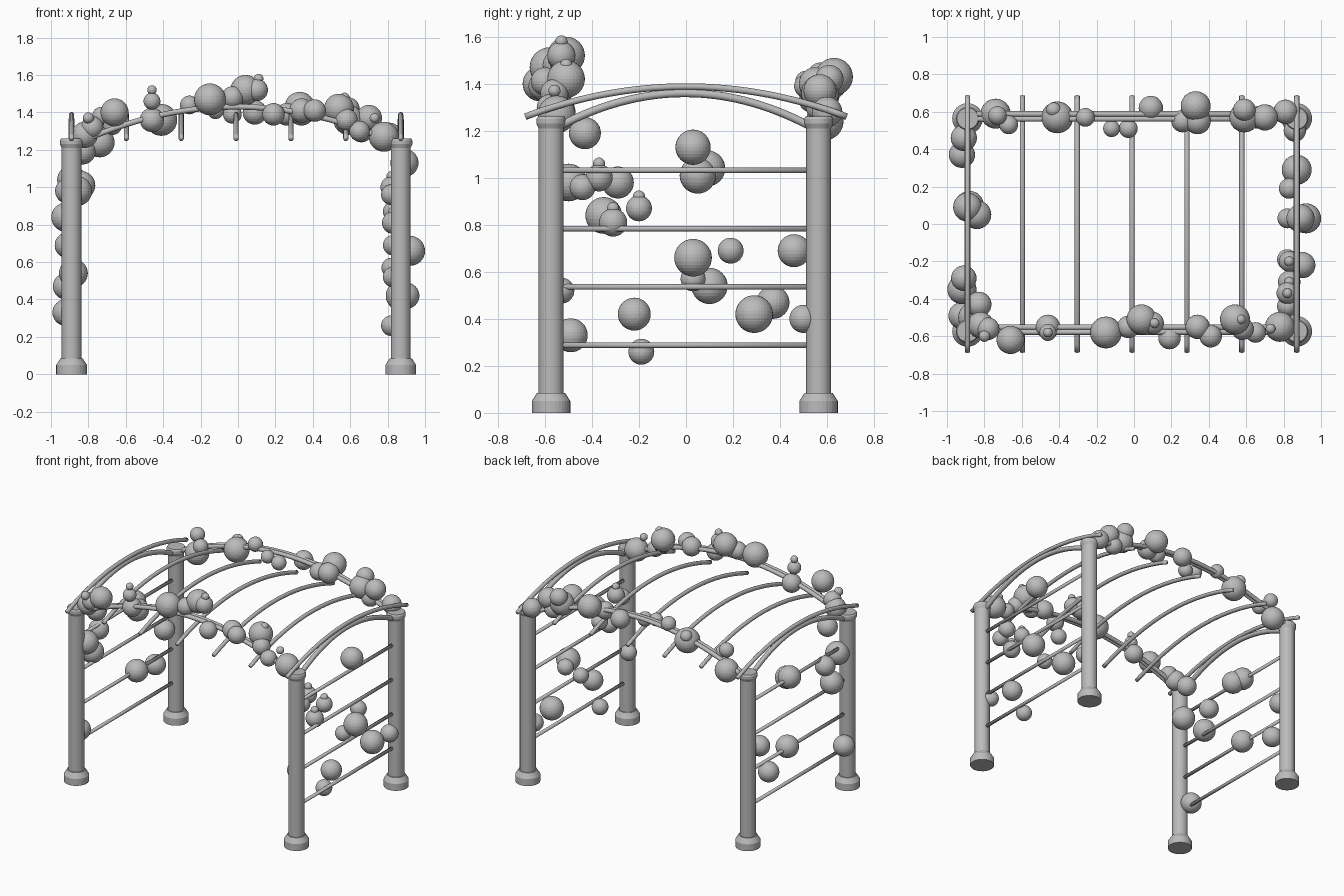
import bpy
import bmesh
import math
from mathutils import Vector

default = bpy.data.objects.get("Cube")
if default:
    bpy.data.objects.remove(default, do_unlink=True)

grey = bpy.data.materials.new("plain grey")
grey.use_nodes = True
grey.diffuse_color = (0.5, 0.5, 0.5, 1)
grey.node_tree.nodes["Principled BSDF"].inputs["Base Color"].default_value = grey.diffuse_color

# Post positions
LEFT, RIGHT = 0.87, -0.89
FRONT, BACK = -0.574, 0.564


def finish(name, bm, smooth=False):
    """Turn a bmesh into a named grey object."""
    bmesh.ops.recalc_face_normals(bm, faces=bm.faces)
    for face in bm.faces:
        face.smooth = smooth
    mesh = bpy.data.meshes.new(name)
    bm.to_mesh(mesh)
    bm.free()
    mesh.materials.append(grey)
    obj = bpy.data.objects.new(name, mesh)
    bpy.context.collection.objects.link(obj)
    return obj


def bridge(bm, rings):
    """Skin a list of vertex rings and close both ends."""
    count = len(rings[0])
    for low, high in zip(rings, rings[1:]):
        for i in range(count):
            j = (i + 1) % count
            bm.faces.new((low[i], low[j], high[j], high[i]))
    bm.faces.new(rings[0][::-1])
    bm.faces.new(rings[-1])


def lathe(name, profile, x, y, sides=32):
    """Revolve a (radius, height) profile around a vertical axis."""
    bm = bmesh.new()
    rings = []
    for radius, z in profile:
        angles = [math.tau * i / sides for i in range(sides)]
        rings.append([bm.verts.new((x + radius * math.cos(a), y + radius * math.sin(a), z))
                      for a in angles])
    bridge(bm, rings)
    finish(name, bm)


def tube(name, points, radius, sides=12):
    """Sweep a round section along a path lying in a vertical plane."""
    bm = bmesh.new()
    points = [Vector(p) for p in points]
    flat = points[-1] - points[0]
    side = flat.cross(Vector((0, 0, 1))).normalized()
    rings = []
    for i, point in enumerate(points):
        tangent = points[min(i + 1, len(points) - 1)] - points[max(i - 1, 0)]
        up = side.cross(tangent).normalized()
        rings.append([bm.verts.new(point + radius * (side * math.cos(math.tau * k / sides)
                                                     + up * math.sin(math.tau * k / sides)))
                      for k in range(sides)])
    bridge(bm, rings)
    finish(name, bm, smooth=True)


def arch(start, end, rise, steps=32):
    """Points of a shallow bow between two level ends."""
    start, end = Vector(start), Vector(end)
    path = []
    for i in range(steps + 1):
        t = i / steps
        path.append(start.lerp(end, t) + Vector((0, 0, rise * (1 - (2 * t - 1) ** 2))))
    return path


def blossoms(name, balls):
    """Join a cluster of balls; x, y, z and radius are in hundredths."""
    bm = bmesh.new()
    for ball in balls:
        x, y, z, radius = (value / 100 for value in ball)
        made = bmesh.ops.create_uvsphere(bm, u_segments=32, v_segments=16, radius=radius)
        bmesh.ops.translate(bm, verts=made["verts"], vec=(x, y, z))
    finish(name, bm)


# Posts with a stepped foot and a flared cap
post_profile = [(0.082, 0), (0.082, 0.05), (0.06, 0.085), (0.053, 0.085),
                (0.053, 1.21), (0.062, 1.23), (0.062, 1.25), (0.056, 1.26)]
for x, side in ((LEFT, "left"), (RIGHT, "right")):
    for y, end in ((FRONT, "front"), (BACK, "back")):
        lathe(f"{end}_{side}_post", post_profile, x, y)

# Ladder rungs and the bowed end beam on each side
for x, side in ((LEFT, "left"), (RIGHT, "right")):
    for n in range(4):
        z = 0.288 + n * 0.248
        tube(f"{side}_rung_{n}", [(x, FRONT, z), (x, BACK, z)], 0.012)
    tube(f"{side}_end_beam", arch((x, FRONT, 1.2), (x, BACK, 1.2), 0.16), 0.017)

# Twin bowed beams along the front and back
for y, end in ((-0.565, "front"), (0.575, "back")):
    for offset, label in ((-0.013, "outer"), (0.013, "inner")):
        tube(f"{end}_{label}_beam",
             arch((RIGHT, y + offset, 1.22), (LEFT, y + offset, 1.22), 0.21), 0.015)

# Bowed rafters across the top
for n in range(7):
    x = RIGHT + (LEFT - RIGHT) * n / 6
    tube(f"rafter_{n}", arch((x, -0.684, 1.26), (x, 0.684, 1.26), 0.128), 0.014)

# Blossoms along the front beam
blossoms("front_blossoms", [
    (-82, -54, 128, 7), (-78, -56, 132, 6), (-80, -60, 137, 3), (-66, -62, 140, 7.5),
    (-46, -55, 136, 6.5), (-46, -58, 146, 4.5), (-46, -58, 152, 2.5),
    (-15, -58, 147, 8.5), (-3, -55, 148, 6), (4, -51, 152, 8),
    (10, -53, 152, 6), (11, -53, 158, 2.6), (19, -61, 139, 6),
    (34, -55, 141, 6.5), (41, -60, 141, 6), (54, -51, 142, 8),
    (57, -51, 148, 2.6), (58, -56, 136, 6), (65, -58, 130, 5.5),
    (73, -56, 137, 2.6), (78, -55, 127, 8)])

# Blossoms along the back beam
blossoms("back_blossoms", [
    (-74, 59, 124, 8), (-67, 53, 133, 5), (-73, 58, 138, 5),
    (-41, 57, 136, 8.5), (-43, 61, 141, 4), (-26, 57, 144, 5),
    (-12, 51, 141, 4.5), (-3, 51, 139, 5), (9, 62, 140, 6.5),
    (26, 55, 139, 6), (33, 63, 143, 8), (34, 55, 140, 7),
    (59, 57, 136, 8), (59, 61, 142, 6), (70, 57, 137, 7),
    (66, 57, 130, 6), (81, 60, 128, 6.5)])

# Blossoms on the left ladder
blossoms("left_blossoms", [
    (89, 3, 113, 7.5), (87, 29, 42, 8), (83, 19, 69, 5.5), (92, 3, 66, 8),
    (82, 3, 57, 5.3), (90, -22, 42, 7), (82, -19, 26, 5.5), (83, -20, 87, 5.5),
    (83, -20, 92, 2.6), (82, -37, 100, 5.8), (82, -37, 106, 2.6), (83, -31, 81, 6),
    (83, -31, 87, 2.6), (82, -44, 96, 5.5), (86, 50, 40, 6), (83, -53, 52, 5.5)])

# Blossoms on the right ladder
blossoms("right_blossoms", [
    (-89, 9, 104, 7.7), (-84, 5, 101, 7.7), (-92, -35, 84, 7.8), (-91, -29, 98, 6.8),
    (-86, -50, 98, 8), (-83, -43, 119, 6.8), (-92, -49, 33, 7.2), (-91, 46, 69, 7),
    (-92, 37, 47, 7), (-88, 10, 54, 7.7)])
